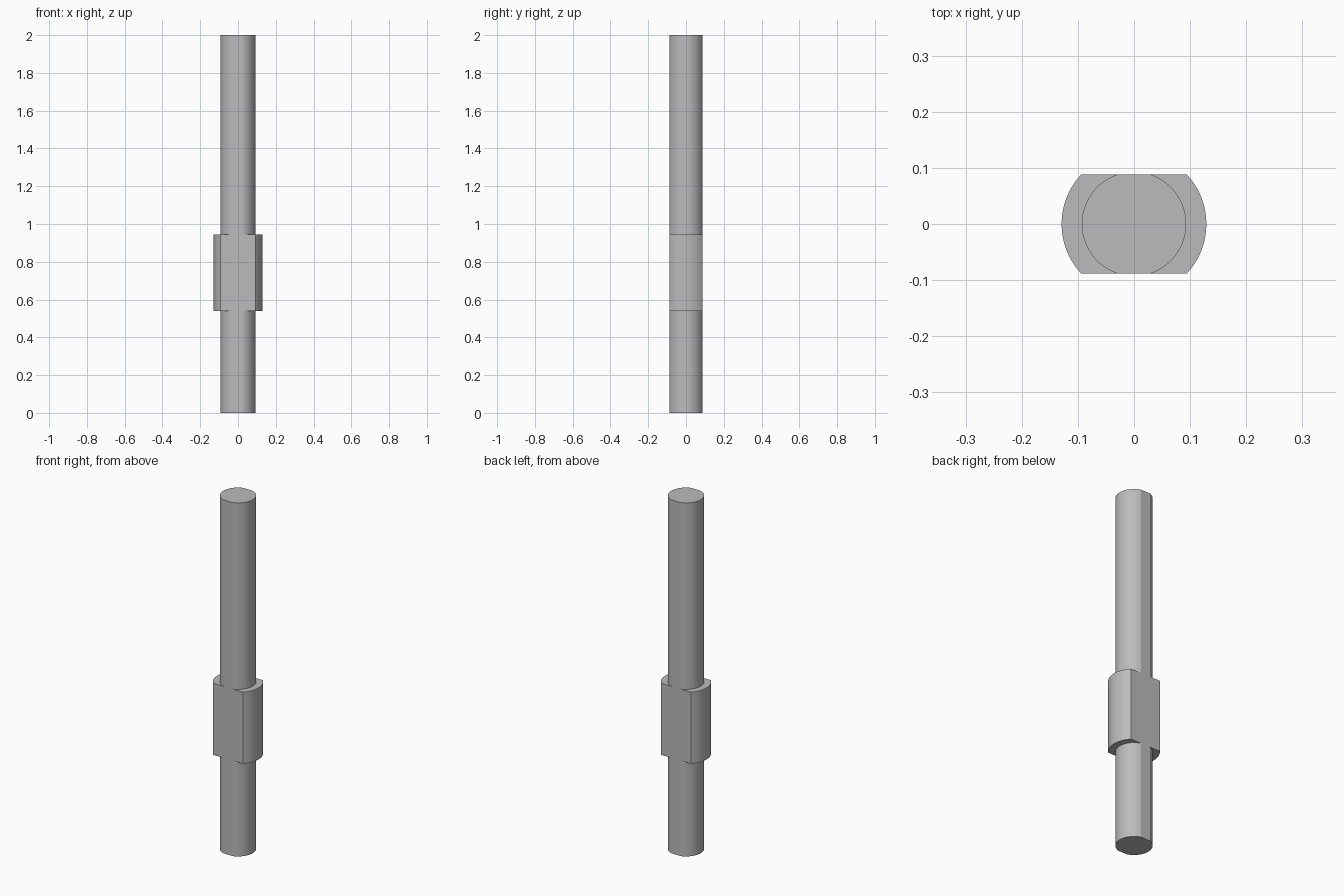
import bpy
import bmesh
import math

cube = bpy.data.objects.get("Cube")
if cube:
    bpy.data.objects.remove(cube, do_unlink=True)

FLAT = 0.0885          # half depth between the two milled flats
ROD_RADIUS = 0.093
COLLAR_RADIUS = 0.129
ARC_STEPS = 40

steel = bpy.data.materials.new("grey steel")
steel.use_nodes = True
grey = (0.5, 0.5, 0.5, 1)
steel.diffuse_color = grey
steel.node_tree.nodes["Principled BSDF"].inputs["Base Color"].default_value = grey


def flatted_cylinder(name, radius, bottom, top):
    """Upright round bar with a flat on its front and back."""
    limit = math.asin(FLAT / radius)
    angles = [side + limit * (2 * i / ARC_STEPS - 1)
              for side in (0, math.pi) for i in range(ARC_STEPS + 1)]
    bm = bmesh.new()
    ring = [bm.verts.new((radius * math.cos(a), radius * math.sin(a), bottom))
            for a in angles]
    base = bm.faces.new(ring)
    raised = bmesh.ops.extrude_face_region(bm, geom=[base], use_keep_orig=True)
    lifted = [v for v in raised["geom"] if isinstance(v, bmesh.types.BMVert)]
    bmesh.ops.translate(bm, verts=lifted, vec=(0, 0, top - bottom))
    bmesh.ops.recalc_face_normals(bm, faces=bm.faces)
    mesh = bpy.data.meshes.new(name)
    bm.to_mesh(mesh)
    bm.free()
    mesh.materials.append(steel)
    obj = bpy.data.objects.new(name, mesh)
    bpy.context.collection.objects.link(obj)
    # Round the arcs but keep the edges of the flats crisp
    bpy.ops.object.select_all(action="DESELECT")
    obj.select_set(True)
    bpy.context.view_layer.objects.active = obj
    bpy.ops.object.shade_smooth_by_angle(angle=math.radians(10))
    return obj


# Short shaft below, wide collar, long shaft above
flatted_cylinder("lower_shaft", ROD_RADIUS, 0, 0.54)
flatted_cylinder("collar", COLLAR_RADIUS, 0.54, 0.945)
flatted_cylinder("upper_shaft", ROD_RADIUS, 0.945, 2)
